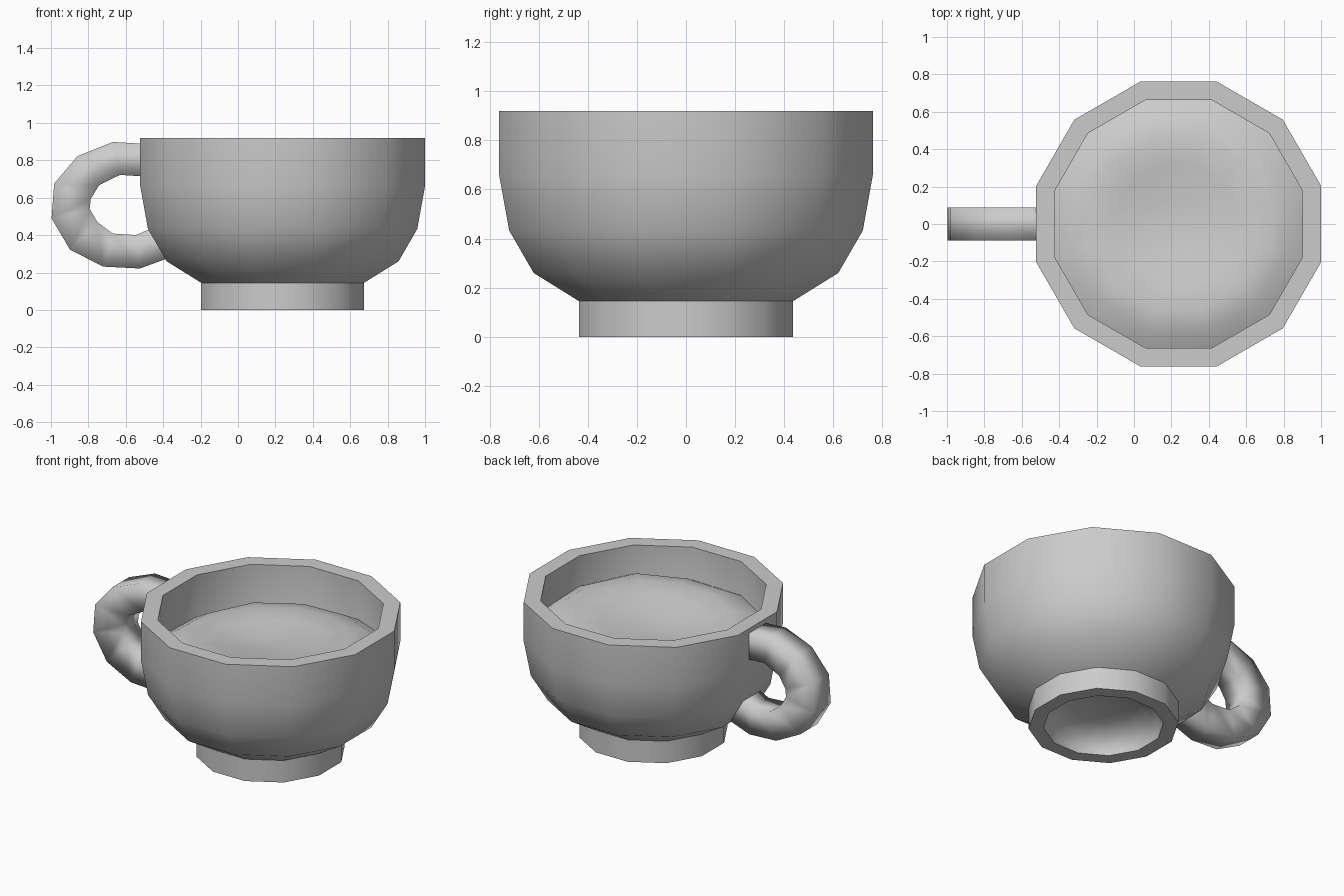
import bpy, bmesh, math
from mathutils import Vector

if "Cube" in bpy.data.objects:
    bpy.data.objects.remove(bpy.data.objects["Cube"])

SIDES = 12
CX = 0.2385                        # axis of the cup
FLAT = math.cos(math.pi / SIDES)   # profiles give the distance to the flats


def finish(bm, name, angle=None):
    bmesh.ops.recalc_face_normals(bm, faces=bm.faces)
    me = bpy.data.meshes.new(name)
    bm.to_mesh(me)
    bm.free()
    ob = bpy.data.objects.new(name, me)
    bpy.context.collection.objects.link(ob)
    bpy.ops.object.select_all(action='DESELECT')
    ob.select_set(True)
    bpy.context.view_layer.objects.active = ob
    if angle is None:
        bpy.ops.object.shade_smooth()
    else:
        bpy.ops.object.shade_smooth_by_angle(angle=math.radians(angle))
    return ob


def lathe(profile):
    """Turn (radius, z) points into a 12-sided surface; radius 0 is a pole."""
    bm = bmesh.new()
    rings = []
    for r, z in profile:
        if r == 0:
            rings.append([bm.verts.new((CX, 0, z))] * SIDES)
            continue
        R = r / FLAT
        angles = [2 * math.pi * (i + 0.5) / SIDES for i in range(SIDES)]
        rings.append([bm.verts.new((CX + R * math.cos(a), R * math.sin(a), z)) for a in angles])
    for a, b in zip(rings, rings[1:]):
        for i in range(SIDES):
            j = (i + 1) % SIDES
            bm.faces.new(list(dict.fromkeys((a[i], a[j], b[j], b[i]))))
    return bm


# Cup: domed underside, foot ring, bowl outside, rim, bowl inside
cup = lathe([(0, 0.15), (0.2, 0.14), (0.3, 0.1), (0.342, 0.04), (0.348, 0),
             (0.435, 0), (0.435, 0.145), (0.62, 0.26), (0.72, 0.433),
             (0.7615, 0.663), (0.7615, 0.92),
             (0.6625, 0.92), (0.6625, 0.64), (0.62, 0.46), (0.53, 0.33),
             (0.36, 0.24), (0, 0.22)])
finish(cup, "cup", 40)

# Drink: tilted surface with a soft ring-shaped swell and a dip in the middle,
# its edge running just into the wall of the cup
drink = lathe([(0, 0.69), (0.15, 0.70), (0.32, 0.735), (0.46, 0.76), (0.57, 0.74), (0.68, 0.675)])
for v in drink.verts:
    x, y = v.co.x - CX, v.co.y
    v.co.z += 0.06 * (x * 0.87 - y * 0.5) + 0.012 * math.sin(6 * x + 1) * math.cos(5 * y)
finish(drink, "drink")

# Handle: square section swept along a loop (x, z, half thickness)
path = [(-0.45, 0.80, 0.087), (-0.535, 0.803, 0.087), (-0.65, 0.81, 0.09),
        (-0.80, 0.745, 0.097), (-0.885, 0.635, 0.106), (-0.895, 0.515, 0.105),
        (-0.825, 0.396, 0.104), (-0.695, 0.32, 0.092), (-0.535, 0.311, 0.09),
        (-0.435, 0.35, 0.09), (-0.38, 0.375, 0.09)]
bm = bmesh.new()
loops = []
for k, (x, z, t) in enumerate(path):
    p, q = path[max(k - 1, 0)], path[min(k + 1, len(path) - 1)]
    d = Vector((q[0] - p[0], 0, q[1] - p[1])).normalized()
    n = Vector((-d.z, 0, d.x)) * t
    w = Vector((0, 0.088, 0))
    c = Vector((x, 0, z))
    loops.append([bm.verts.new(c + s) for s in (n + w, n - w, -n - w, -n + w)])
for a, b in zip(loops, loops[1:]):
    for i in range(4):
        j = (i + 1) % 4
        bm.faces.new((a[i], a[j], b[j], b[i]))
bm.faces.new(loops[0])
bm.faces.new(loops[-1])
finish(bm, "handle")
